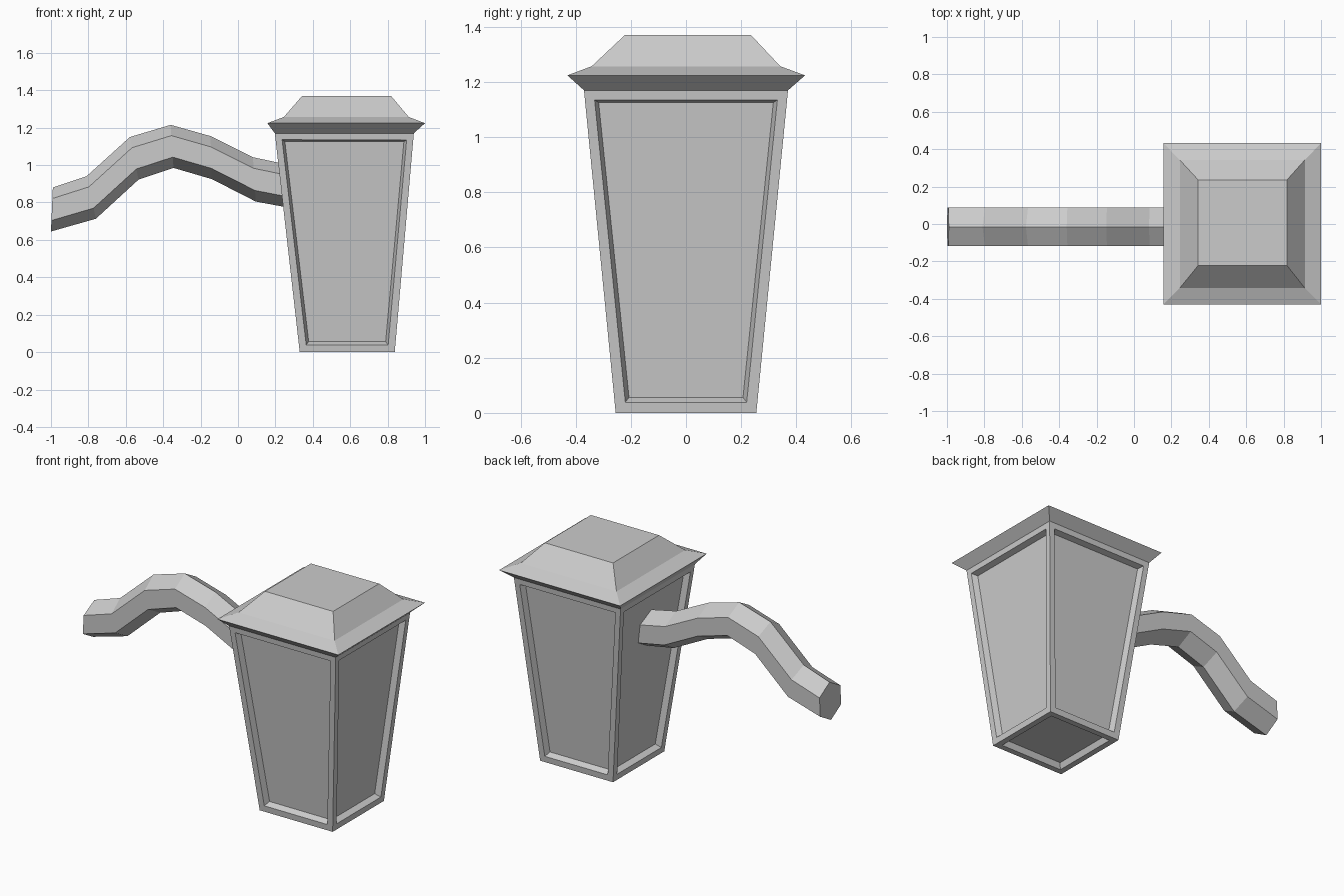
import bpy, bmesh, math

if "Cube" in bpy.data.objects:
    bpy.data.objects.remove(bpy.data.objects["Cube"])


def finish(bm, name):
    bmesh.ops.recalc_face_normals(bm, faces=bm.faces)
    me = bpy.data.meshes.new(name)
    bm.to_mesh(me)
    bm.free()
    ob = bpy.data.objects.new(name, me)
    bpy.context.collection.objects.link(ob)
    return ob


def loft(bm, rings):
    # skin a list of point rings, capping both ends
    vs = [[bm.verts.new(p) for p in r] for r in rings]
    bands = []
    n = len(vs[0])
    for a, b in zip(vs, vs[1:]):
        bands.append([bm.faces.new((a[i], a[(i + 1) % n], b[(i + 1) % n], b[i]))
                      for i in range(n)])
    caps = [bm.faces.new(vs[0][::-1]), bm.faces.new(vs[-1])]
    bmesh.ops.recalc_face_normals(bm, faces=bm.faces)
    return bands, caps


def rect(x0, x1, y0, y1, z):
    return [(x0, y0, z), (x1, y0, z), (x1, y1, z), (x0, y1, z)]


# Lantern: tapered case, flared eave and stepped roof
bm = bmesh.new()
bands, caps = loft(bm, [
    rect(0.33, 0.838, -0.255, 0.255, 0.0),
    rect(0.197, 0.94, -0.37, 0.37, 1.17),
    rect(0.157, 1.0, -0.43, 0.432, 1.224),
    rect(0.245, 0.913, -0.342, 0.342, 1.257),
    rect(0.343, 0.818, -0.222, 0.236, 1.37),
])
# Recessed window panels on the four sides and the base
panels = bands[0] + [caps[0]]
bmesh.ops.inset_individual(bm, faces=panels, thickness=0.052)
bmesh.ops.inset_individual(bm, faces=panels, thickness=0.02, depth=-0.035)
finish(bm, "lantern")

# Arm: hexagonal tube, given by its upper and lower ridge (x, z)
upper = [(-0.99, 0.88), (-0.81, 0.94), (-0.578, 1.15), (-0.36, 1.215),
         (-0.147, 1.155), (0.08, 1.042), (0.30, 0.995)]
lower = [(-1.0, 0.645), (-0.76, 0.713), (-0.532, 0.922), (-0.345, 0.985),
         (-0.14, 0.925), (0.095, 0.805), (0.30, 0.767)]
rings = []
for (ux, uz), (lx, lz) in zip(upper, lower):
    ring = []
    for k in range(6):
        a = math.radians(60 * k)
        c = math.cos(a) / 2
        ring.append(((ux + lx) / 2 + (ux - lx) * c,
                     -0.015 + 0.12 * math.sin(a),
                     (uz + lz) / 2 + (uz - lz) * c))
    rings.append(ring)
bm = bmesh.new()
loft(bm, rings)
finish(bm, "wall_arm")
